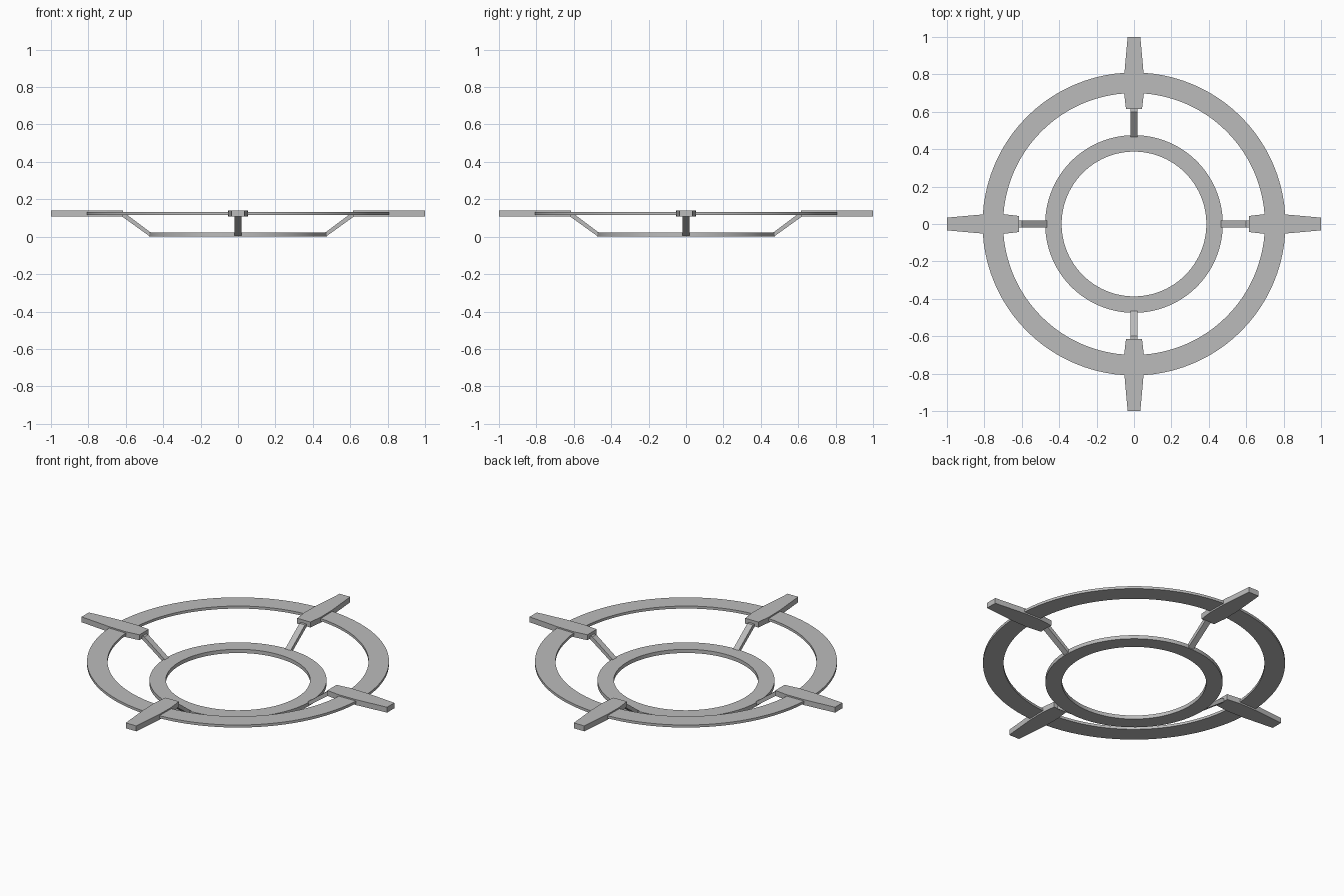
import bpy
import bmesh
import math
from mathutils import Matrix

old = bpy.data.objects.get("Cube")
if old:
    bpy.data.objects.remove(old, do_unlink=True)

grey = bpy.data.materials.new("plain_grey")
grey.use_nodes = True
colour = (0.5, 0.5, 0.5, 1)
grey.diffuse_color = colour
grey.node_tree.nodes["Principled BSDF"].inputs["Base Color"].default_value = colour


def add_object(name, bm):
    bmesh.ops.recalc_face_normals(bm, faces=bm.faces)
    mesh = bpy.data.meshes.new(name)
    bm.to_mesh(mesh)
    bm.free()
    mesh.materials.append(grey)
    obj = bpy.data.objects.new(name, mesh)
    bpy.context.collection.objects.link(obj)
    return obj


def ring(name, inner, outer, low, high, steps=96):
    """Flat band made by spinning a rectangular section."""
    bm = bmesh.new()
    section = [(inner, low), (outer, low), (outer, high), (inner, high)]
    verts = [bm.verts.new((r, 0, z)) for r, z in section]
    edges = [bm.edges.new((verts[i], verts[i - 1])) for i in range(4)]
    bmesh.ops.spin(bm, geom=verts + edges, cent=(0, 0, 0), axis=(0, 0, 1),
                   angle=math.tau, steps=steps, use_merge=True)
    bmesh.ops.remove_doubles(bm, verts=bm.verts, dist=0.0001)
    obj = add_object(name, bm)
    bpy.ops.object.select_all(action="DESELECT")
    obj.select_set(True)
    bpy.context.view_layer.objects.active = obj
    bpy.ops.object.shade_smooth_by_angle(angle=math.radians(30))


def prism(name, points, depth, angle):
    """Extrude an outline by a vector and turn it about the centre."""
    bm = bmesh.new()
    face = bm.faces.new([bm.verts.new(p) for p in points])
    made = bmesh.ops.extrude_face_region(bm, geom=[face])["geom"]
    moved = [v for v in made if isinstance(v, bmesh.types.BMVert)]
    bmesh.ops.translate(bm, verts=moved, vec=depth)
    bm.transform(Matrix.Rotation(angle, 4, "Z"))
    add_object(name, bm)


# Upper and lower rings
ring("outer_ring", 0.70, 0.81, 0.117, 0.132)
ring("inner_ring", 0.387, 0.475, 0, 0.022)

# Tapered pads and the sloping struts that carry them
half_pad = [(0.615, 0.043), (0.70, 0.053), (0.81, 0.051), (1.0, 0.034)]
pad = [(x, -y, 0.108) for x, y in half_pad]
pad += [(x, y, 0.108) for x, y in reversed(half_pad)]
strut_side = [(0.465, 0.021), (0.60, 0.122), (0.625, 0.122),
              (0.625, 0.112), (0.475, 0.004)]
strut = [(x, -0.018, z) for x, z in strut_side]

for i, side in enumerate(("left", "back", "right", "front")):
    turn = i * math.pi / 2
    prism(side + "_pad", pad, (0, 0, 0.032), turn)
    prism(side + "_strut", strut, (0, 0.036, 0), turn)
